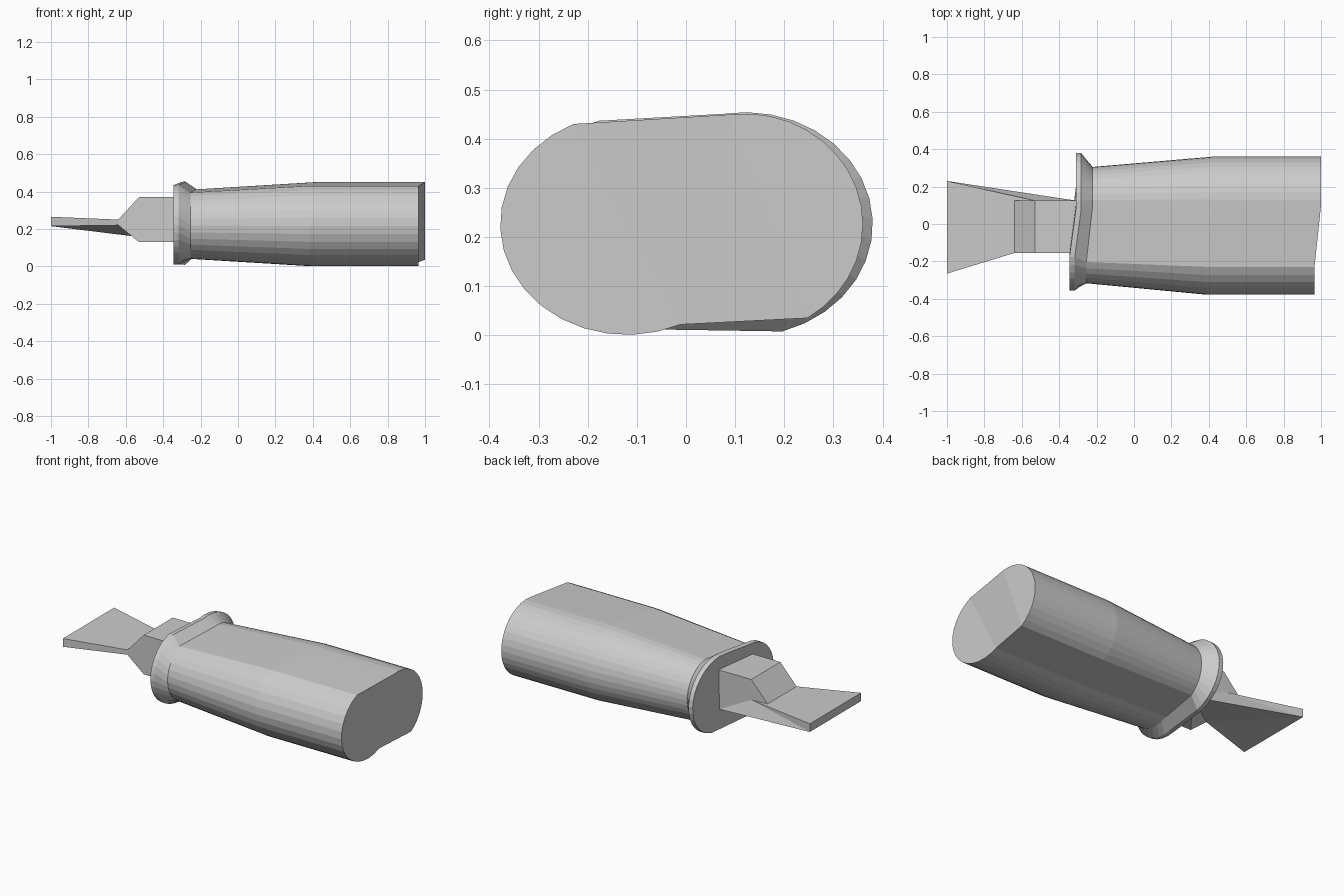
import bpy, bmesh, math

cube = bpy.data.objects.get("Cube")
if cube:
    bpy.data.objects.remove(cube, do_unlink=True)

grey = bpy.data.materials.new("plain grey")
grey.use_nodes = True
colour = (0.6, 0.6, 0.6, 1)
grey.diffuse_color = colour
grey.node_tree.nodes["Principled BSDF"].inputs["Base Color"].default_value = colour

SEGS = 16      # sides on each rounded half
STEP = 0.034   # the back half sits this much further along x
MID_Z = 0.226


def finish(name, bm):
    bmesh.ops.recalc_face_normals(bm, faces=bm.faces)
    mesh = bpy.data.meshes.new(name)
    bm.to_mesh(mesh)
    bm.free()
    mesh.materials.append(grey)
    obj = bpy.data.objects.new(name, mesh)
    bpy.context.collection.objects.link(obj)
    return obj


def half_arc(bm, x, cy, ry, rz, start, end):
    ring = []
    for i in range(SEGS + 1):
        a = math.radians(start + (end - start) * i / SEGS)
        ring.append(bm.verts.new((x, cy + ry * math.cos(a), MID_Z + rz * math.sin(a))))
    return ring


def section(bm, x, front, back, angles):
    """Two offset half ellipses joined into one ring."""
    f0, f1, b0, b1 = angles
    return (half_arc(bm, x, -0.12, *front, f0, f1)
            + half_arc(bm, x + STEP, 0.12, *back, b0, b1))


def loft(bm, rings):
    for a, b in zip(rings, rings[1:]):
        for i in range(len(a)):
            j = (i + 1) % len(a)
            bm.faces.new((a[i], a[j], b[j], b[i]))


def cap(bm, ring):
    n = SEGS + 1
    bm.faces.new(ring[:n])
    bm.faces.new(ring[n:])
    bm.faces.new((ring[0], ring[n - 1], ring[n], ring[-1]))


BODY = (115, 295, -58, 97)
RIM = (104, 280, -73, 100)

# Tapered handle with a stepped end
bm = bmesh.new()
rings = [
    section(bm, -0.255, (0.197, 0.186), (0.185, 0.186), BODY),
    section(bm, 0.385, (0.258, 0.225), (0.24, 0.225), BODY),
    section(bm, 0.965, (0.258, 0.225), (0.24, 0.225), BODY),
]
loft(bm, rings)
cap(bm, rings[-1])
finish("handle", bm)

# Flared collar
bm = bmesh.new()
rings = [
    section(bm, -0.345, (0.235, 0.215), (0.26, 0.224), RIM),
    section(bm, -0.317, (0.235, 0.217), (0.26, 0.228), RIM),
    section(bm, -0.255, (0.197, 0.186), (0.185, 0.186), BODY),
]
loft(bm, rings)
cap(bm, rings[0])
finish("collar", bm)

# Block, sloping neck and flared blade
bm = bmesh.new()


def side(y, points):
    return [bm.verts.new((x, y, z)) for x, z in points]


upper = [(-0.31, 0.13), (-0.31, 0.37), (-0.53, 0.37), (-0.64, 0.25)]
f = side(-0.155, upper + [(-0.64, 0.22), (-0.53, 0.13)])
b = side(0.125, upper + [(-0.53, 0.245)])
edge = [(-1, 0.215), (-1, 0.265)]
tf = side(-0.265, edge)
tb = side(0.23, edge)
for face in (
    f,                                                  # front side
    (tf[0], tf[1], f[3], f[4]),
    (f[1], f[2], b[2], b[1]), (f[2], f[3], b[3], b[2]),  # top
    (f[3], tf[1], tb[1], b[3]),
    (tf[0], tf[1], tb[1], tb[0]),                       # tip
    (b[0], b[1], b[2], b[4]), (b[4], b[2], b[3]),       # back side
    (b[4], b[3], tb[1]), (b[4], tb[1], tb[0]), (b[4], tb[0], b[0]),
    (f[4], tf[0], tb[0]), (f[4], tb[0], b[0]),          # underside
    (f[4], b[0], f[5]), (f[5], b[0], f[0]),
    (f[0], f[1], b[1], b[0]),                           # hidden root
):
    bm.faces.new(face)
finish("blade", bm)
